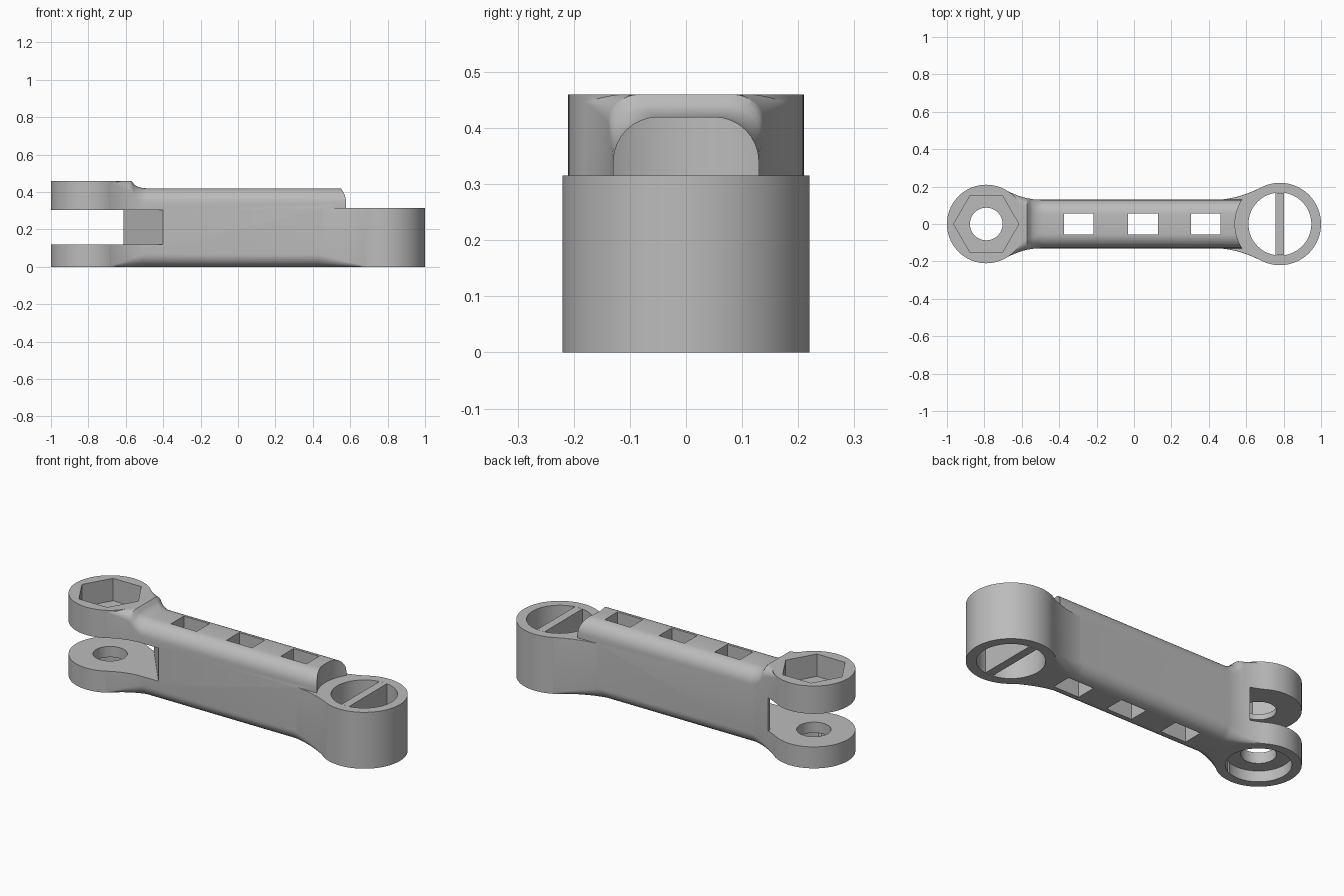
import bpy, bmesh, math

cube = bpy.data.objects.get("Cube")
if cube:
    bpy.data.objects.remove(cube, do_unlink=True)

HEAD_X, RING_X = -0.79, 0.78
RING_TOP, HEAD_TOP, BODY_TOP, HALF = 0.315, 0.46, 0.42, 0.13

steel = bpy.data.materials.new("grey steel")
steel.use_nodes = True
grey = (0.5, 0.5, 0.5, 1)
steel.diffuse_color = grey
steel.node_tree.nodes["Principled BSDF"].inputs["Base Color"].default_value = grey


def loft(name, rings):
    """Skin a list of equal-length point loops and cap both ends."""
    bm = bmesh.new()
    rows = [[bm.verts.new(p) for p in ring] for ring in rings]
    n = len(rows[0])
    for a, b in zip(rows, rows[1:]):
        for i in range(n):
            j = (i + 1) % n
            bm.faces.new((a[i], a[j], b[j], b[i]))
    bm.faces.new(rows[0])
    bm.faces.new(rows[-1])
    bmesh.ops.recalc_face_normals(bm, faces=bm.faces)
    mesh = bpy.data.meshes.new(name)
    bm.to_mesh(mesh)
    bm.free()
    mesh.materials.append(steel)
    obj = bpy.data.objects.new(name, mesh)
    bpy.context.collection.objects.link(obj)
    return obj


def prism(name, outline, z0, z1):
    return loft(name, [[(x, y, z) for x, y in outline] for z in (z0, z1)])


def disc(name, cx, r, z0, z1, sides=96):
    turn = [2 * math.pi * i / sides for i in range(sides)]
    return prism(name, [(cx + r * math.cos(a), r * math.sin(a)) for a in turn], z0, z1)


def block(name, x0, x1, y, z0, z1):
    return prism(name, [(x0, -y), (x1, -y), (x1, y), (x0, y)], z0, z1)


def section(x, w, top, r_top, r_bot):
    """Rounded rectangle across the arm at x."""
    corners = [(w, top, r_top, -1, 0), (-w, top, r_top, 1, 1),
               (-w, 0, r_bot, 1, 2), (w, 0, r_bot, -1, 3)]
    pts = []
    for y, z, r, sy, quarter in corners:
        cz = z - r if z else r
        for k in range(9):
            a = math.pi / 2 * (quarter + k / 8)
            pts.append((x, y + sy * r + r * math.cos(a), cz + r * math.sin(a)))
    return pts


def combine(target, other, operation):
    mod = target.modifiers.new("cut", "BOOLEAN")
    mod.operation, mod.solver, mod.object = operation, "EXACT", other
    bpy.context.view_layer.objects.active = target
    bpy.ops.object.modifier_apply(modifier=mod.name)
    bpy.data.objects.remove(other, do_unlink=True)


# Main bar: flares into the fork head, with a concave step up to its top
rings = []
for i in range(25):
    x = -0.68 + 0.2 * i / 24
    t = max(0, (-0.5 - x) / 0.18)
    s = min(1, max(0, (x + 0.565) / 0.075))
    top = HEAD_TOP - (HEAD_TOP - BODY_TOP) * math.sqrt(1 - (1 - s) ** 2)
    rings.append(section(x, HALF + 0.049 * t * t, top, 0.08 - 0.065 * t, 0.07 - 0.065 * t))
rings.append(section(0.7, HALF, BODY_TOP, 0.08, 0.07))
arm = loft("link_arm", rings)

# Flare into the ring end
rings = []
for i in range(17):
    t = i / 16
    rings.append(section(0.42 + 0.26 * t, HALF - 0.001 + 0.067 * t * t,
                         RING_TOP, 0.002, 0.07 - 0.066 * t))
combine(arm, loft("ring_flare", rings), "UNION")

# Round ends
combine(arm, disc("fork_head", HEAD_X, 0.21, 0, HEAD_TOP), "UNION")

# Clear the bar above the ring, then add the ring
combine(arm, disc("ring_clearance", RING_X, 0.24, RING_TOP, 0.6), "DIFFERENCE")
combine(arm, disc("ring_end", RING_X, 0.22, 0, RING_TOP), "UNION")

# Fork slot with a slanted back wall
slot = [(-1.1, -0.3), (-0.4, -0.3), (-0.4, -0.13), (-0.612, 0.135), (-0.612, 0.3), (-1.1, 0.3)]
cutters = [
    prism("slot", slot, 0.12, 0.305),
    disc("pin_hole", HEAD_X, 0.087, -0.1, 0.6),
    disc("nut_pocket", HEAD_X, 0.174, 0.335, 0.6, sides=6),
    disc("counterbore", HEAD_X, 0.162, -0.1, 0.06),
    disc("ring_hole", RING_X, 0.168, -0.1, 0.6),
]
# Three windows through the bar
for x in (-0.295, 0.048, 0.383):
    cutters.append(block("window", x - 0.079, x + 0.079, 0.056, -0.1, 0.6))
for c in cutters:
    combine(arm, c, "DIFFERENCE")

# Thin wall across the ring
divider = block("ring_divider", RING_X - 0.023, RING_X + 0.023, 0.167, 0, RING_TOP)

# Smooth the round surfaces, keep the edges crisp
for obj in (arm, divider):
    bpy.ops.object.select_all(action="DESELECT")
    obj.select_set(True)
    bpy.context.view_layer.objects.active = obj
    bpy.ops.object.shade_smooth_by_angle(angle=math.radians(30))
